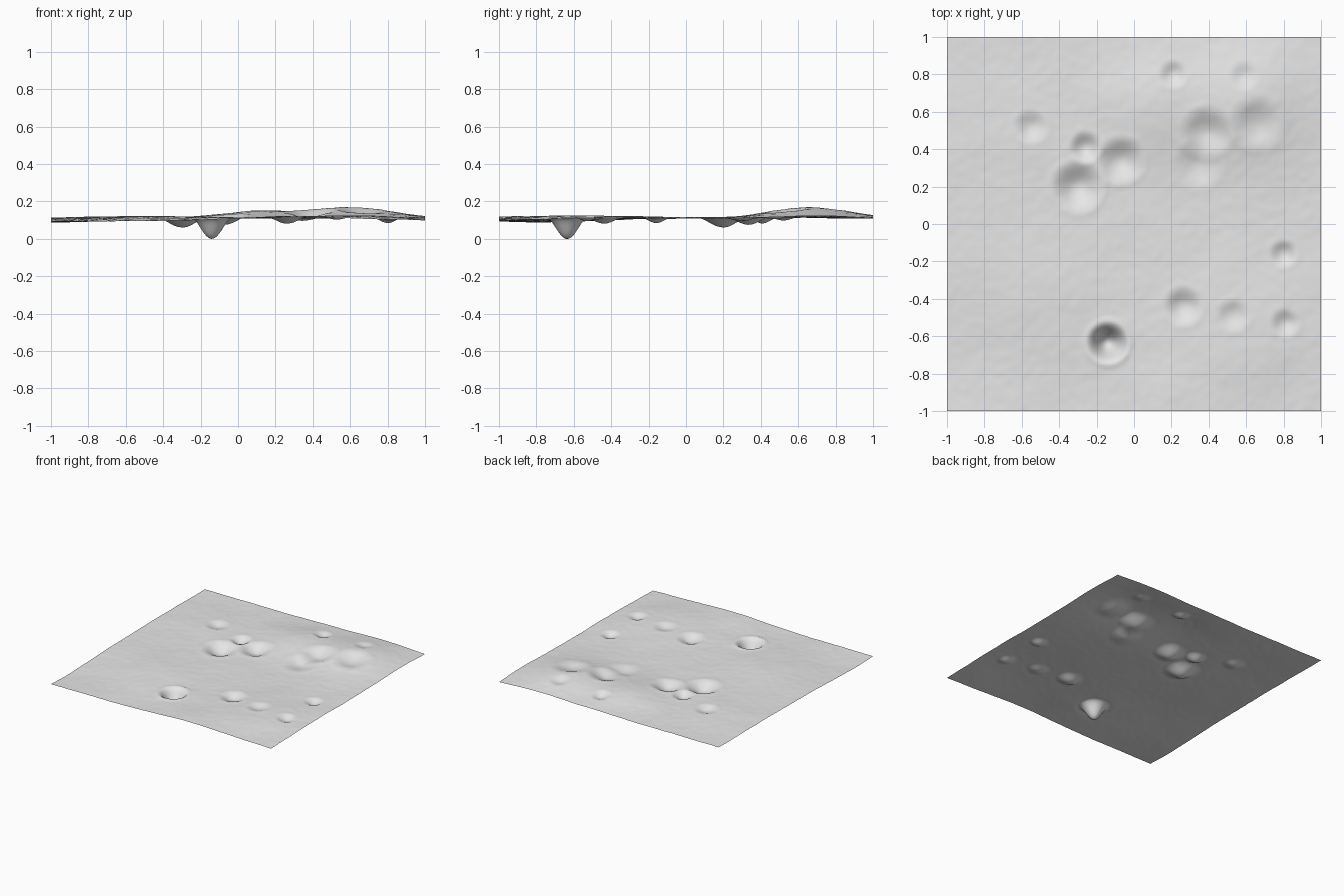
import bpy, bmesh, math
from mathutils import Vector, noise

cube = bpy.data.objects.get("Cube")
if cube:
    bpy.data.objects.remove(cube, do_unlink=True)

# Broad swells of the ground: x, y, spread, height
SWELLS = [
    (0.62, 0.66, 0.22, 0.060), (0.10, 0.64, 0.19, 0.038),
    (0.60, -0.58, 0.25, 0.018), (-0.50, -0.35, 0.25, 0.014),
    (-0.60, 0.45, 0.25, 0.012), (-0.95, -0.75, 0.28, -0.020),
    (0.26, -1.00, 0.18, 0.010), (-0.38, -1.00, 0.20, -0.010),
    (0.95, -0.95, 0.25, -0.010),
]

# Craters: x, y, radius, depth
CRATERS = [
    (-0.30, 0.20, 0.135, 0.052), (-0.26, 0.41, 0.085, 0.034),
    (-0.07, 0.34, 0.125, 0.042), (-0.55, 0.52, 0.090, 0.022),
    (0.21, 0.80, 0.075, 0.022), (0.59, 0.79, 0.080, 0.016),
    (0.39, 0.49, 0.135, 0.036), (0.35, 0.32, 0.130, 0.022),
    (0.66, 0.54, 0.140, 0.030), (0.80, -0.16, 0.075, 0.026),
    (0.265, -0.44, 0.105, 0.034), (0.53, -0.49, 0.090, 0.020),
    (0.81, -0.53, 0.078, 0.022), (-0.14, -0.635, 0.108, 0.112),
]


def crater(x, y, cx, cy, radius, depth):
    """Rounded bowl with a faint raised lip."""
    t = math.hypot(x - cx, y - cy) / radius
    bowl = -depth * (1 - t * t) ** 2 if t < 1 else 0
    lip = 0.05 * depth * math.exp(-((t - 1.1) / 0.12) ** 2)
    return bowl + lip


def ground_height(x, y):
    z = 0.1
    for cx, cy, spread, height in SWELLS:
        z += height * math.exp(-((x - cx) ** 2 + (y - cy) ** 2) / (2 * spread ** 2))
    # Fine roughness
    z += 0.0015 * noise.noise(Vector((x * 22, y * 22, 0.3)))
    z += 0.003 * noise.noise(Vector((x * 5, y * 5, 4.7)))
    return z + sum(crater(x, y, *c) for c in CRATERS)


# Ground sheet
bm = bmesh.new()
bmesh.ops.create_grid(bm, x_segments=140, y_segments=140, size=1)
for v in bm.verts:
    v.co.z = ground_height(v.co.x, v.co.y)
lowest = min(v.co.z for v in bm.verts)
for v in bm.verts:
    v.co.z -= lowest
for f in bm.faces:
    f.smooth = True
mesh = bpy.data.meshes.new("cratered_ground")
bm.to_mesh(mesh)
bm.free()
ground = bpy.data.objects.new("cratered_ground", mesh)
bpy.context.collection.objects.link(ground)

# Pale grey dust
dust = bpy.data.materials.new("pale_grey_dust")
dust.use_nodes = True
colour = (0.8, 0.8, 0.8, 1)
dust.diffuse_color = colour
dust.node_tree.nodes["Principled BSDF"].inputs["Base Color"].default_value = colour
mesh.materials.append(dust)
